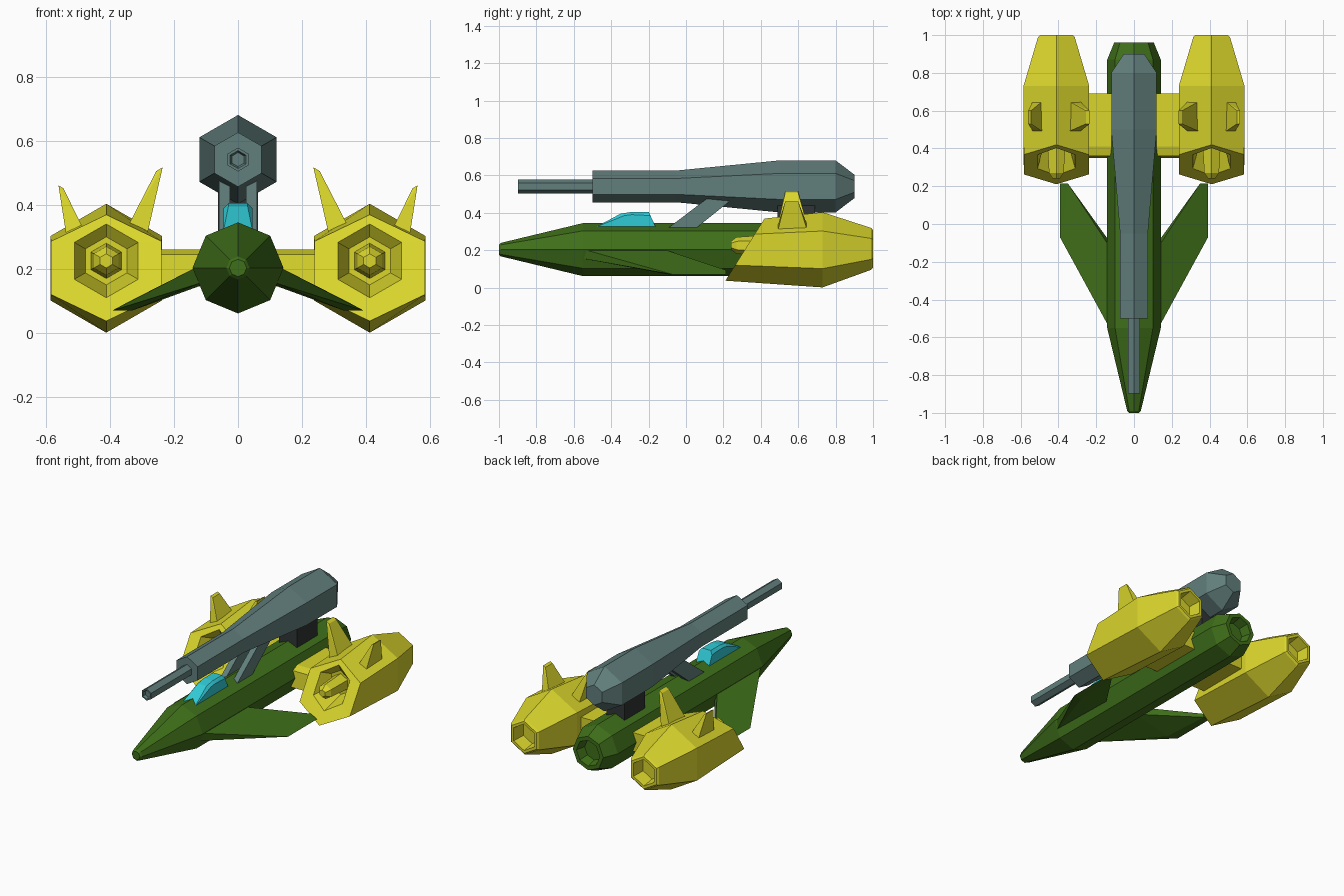
import bpy, bmesh, math

if "Cube" in bpy.data.objects:
    bpy.data.objects.remove(bpy.data.objects["Cube"])


def material(name, rgb):
    m = bpy.data.materials.new(name)
    m.diffuse_color = (*rgb, 1)
    m.use_nodes = True
    m.node_tree.nodes["Principled BSDF"].inputs["Base Color"].default_value = m.diffuse_color
    return m


GREEN = material("green", (0.05, 0.16, 0.01))
YELLOW = material("yellow", (0.70, 0.67, 0.025))
CYAN = material("cyan", (0.03, 0.60, 0.68))
STEEL = material("steel", (0.12, 0.21, 0.20))
DARK = material("dark", (0.03, 0.035, 0.035))


def finish(name, bm, mat):
    bmesh.ops.recalc_face_normals(bm, faces=bm.faces)
    me = bpy.data.meshes.new(name)
    bm.to_mesh(me)
    bm.free()
    me.materials.append(mat)
    ob = bpy.data.objects.new(name, me)
    bpy.context.collection.objects.link(ob)
    return ob


def mirror(ob):
    mod = ob.modifiers.new("mirror", 'MIRROR')
    mod.use_mirror_merge = False
    return ob


def loft(name, sides, rings, mat, cx=0.0):
    """Rings along y: (y, radius, centre z, slant of ring, x stretch)."""
    bm = bmesh.new()
    loops = []
    for y, r, cz, slant, sx in rings:
        loop = []
        for i in range(sides):
            a = 2 * math.pi * i / sides
            dz = r * math.cos(a)
            loop.append(bm.verts.new((cx + sx * r * math.sin(a), y + slant * dz, cz + dz)))
        loops.append(loop)
    for a, b in zip(loops, loops[1:]):
        for i in range(sides):
            j = (i + 1) % sides
            bm.faces.new((a[i], a[j], b[j], b[i]))
    bm.faces.new(loops[0])
    bm.faces.new(loops[-1])
    return finish(name, bm, mat)


def tube(name, sides, cz, profile, mat):
    return loft(name, sides, [(y, r, cz, 0, 1) for y, r in profile], mat)


def hull(name, points, mat):
    bm = bmesh.new()
    for p in points:
        bm.verts.new(p)
    bmesh.ops.convex_hull(bm, input=bm.verts)
    bmesh.ops.dissolve_limit(bm, angle_limit=0.02, verts=bm.verts, edges=bm.edges)
    return finish(name, bm, mat)


def slab(name, outline, x0, x1, mat):
    return hull(name, [(x, y, z) for x in (x0, x1) for y, z in outline], mat)


# Fuselage with hollow tail nozzle
tube("fuselage", 8, 0.203,
     [(-1, 0.027), (-0.99, 0.036), (-0.55, 0.142), (0.87, 0.142), (0.96, 0.105),
      (0.96, 0.08), (0.90, 0.065)], GREEN)

# Cockpit canopy
hull("canopy",
     [(s * x, y, z) for s in (-1, 1) for x, y, z in (
         (0.045, -0.49, 0.32), (0.045, -0.16, 0.32), (0.045, -0.33, 0.385),
         (0.03, -0.35, 0.395), (0.03, -0.29, 0.405), (0.03, -0.20, 0.405),
         (0.045, -0.29, 0.39), (0.045, -0.19, 0.385))], CYAN)

# Drooping swept wings
mirror(hull("wing",
            [(0.13, -0.55, 0.205), (0.12, -0.55, 0.155), (0.13, -0.12, 0.205),
             (0.11, -0.12, 0.15), (0.392, -0.07, 0.07), (0.33, -0.09, 0.07),
             (0.392, 0.215, 0.07), (0.35, 0.215, 0.07), (0.35, 0.215, 0.093)], GREEN))

# Dorsal cannon and its mounts
tube("cannon", 6, 0.541,
     [(-0.88, 0.022), (-0.897, 0.028), (-0.897, 0.037), (-0.5, 0.037), (-0.5, 0.085), (-0.05, 0.085),
      (0.5, 0.139), (0.8, 0.139), (0.9, 0.063)], STEEL)
mirror(slab("cannon_strut", [(-0.10, 0.315), (0.05, 0.315), (0.25, 0.475), (0.11, 0.475)],
            0.025, 0.06, STEEL))
slab("cannon_rear_mount", [(0.49, 0.32), (0.69, 0.32), (0.69, 0.44), (0.49, 0.44)],
     -0.062, 0.062, DARK)

# Crossbar joining the engines
slab("engine_crossbar",
     [(0.35, 0.145), (0.36, 0.245), (0.41, 0.26), (0.69, 0.26), (0.69, 0.145)],
     -0.27, 0.27, YELLOW)

# Engine pods: slanted intake with centre spike, hollow exhaust
mirror(loft("engine_pod", 6,
            [(0.24, 0.022, 0.225, 0, 1), (0.27, 0.045, 0.225, 0, 1),
             (0.42, 0.055, 0.225, 0, 1), (0.42, 0.075, 0.225, 0, 1),
             (0.33, 0.115, 0.225, 0.63, 1), (0.315, 0.166, 0.203, 0.63, 1.2),
             (0.73, 0.201, 0.202, 0, 1), (0.99, 0.112, 0.207, 0, 1),
             (1.0, 0.10, 0.207, 0, 1), (1.0, 0.082, 0.207, 0, 1),
             (0.92, 0.07, 0.207, 0, 1)], YELLOW, cx=0.411))

# Engine fins, tall inner and short outer
fins = {
    "inner_fin": ((0.285, 0.30), (0.345, 0.33), (0.255, 0.505), (0.235, 0.517)),
    "outer_fin": ((0.535, 0.30), (0.485, 0.33), (0.545, 0.452), (0.56, 0.46)),
}
for name, (b0, b1, t0, t1) in fins.items():
    pts = [(x, y, z) for x, z in (b0, b1) for y in (0.49, 0.65)]
    pts += [(x, y, z) for x, z in (t0, t1) for y in (0.53, 0.60)]
    mirror(hull(name, pts, YELLOW))
